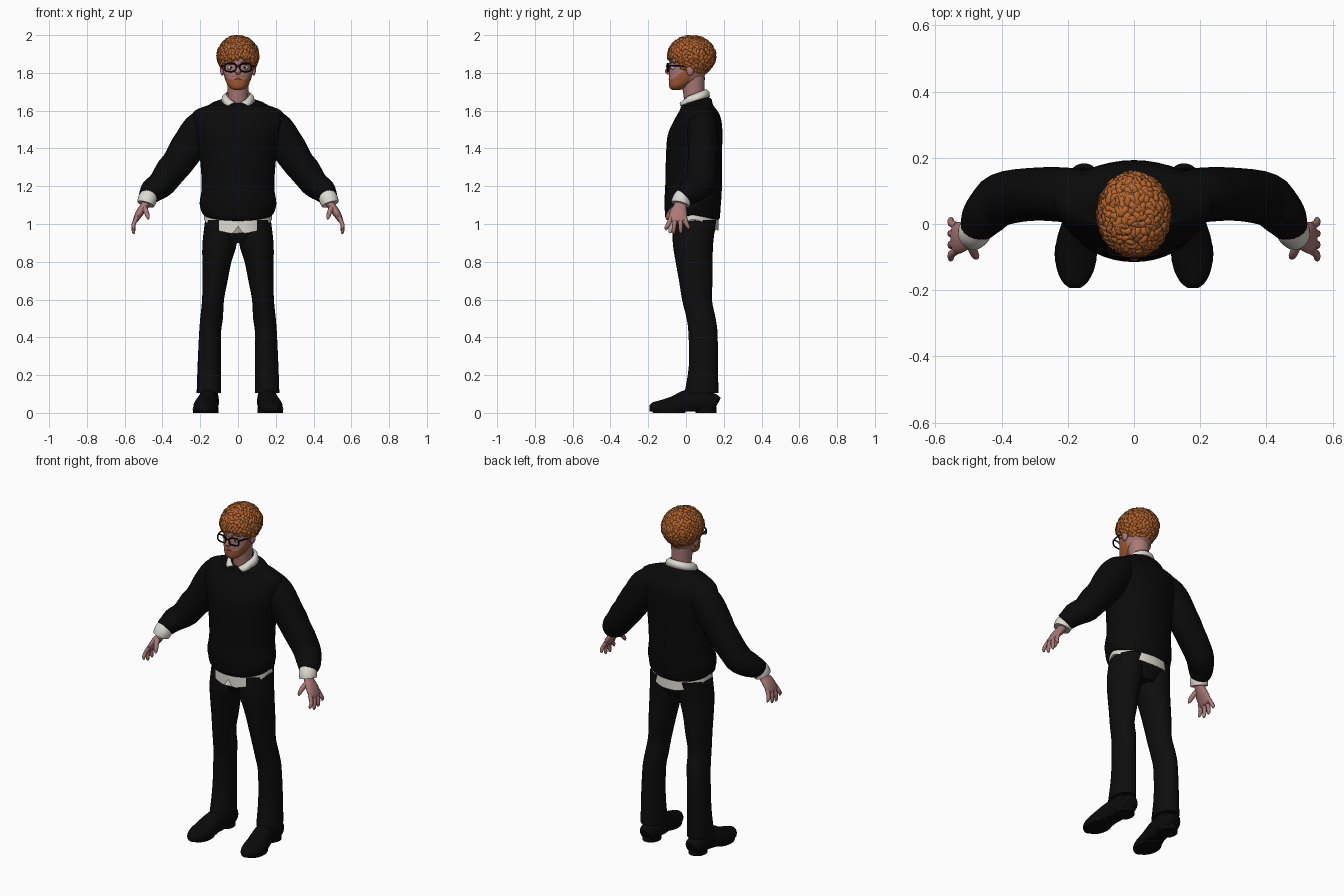
import bpy, bmesh, math, random
from mathutils import Vector, noise

random.seed(4)
if "Cube" in bpy.data.objects:
    bpy.data.objects.remove(bpy.data.objects["Cube"])


def material(name, r, g, b):
    m = bpy.data.materials.new(name)
    m.use_nodes = True
    m.diffuse_color = (r, g, b, 1)
    bsdf = m.node_tree.nodes["Principled BSDF"]
    bsdf.inputs["Base Color"].default_value = (r, g, b, 1)
    bsdf.inputs["Roughness"].default_value = 0.8
    return m


KNIT = material("black knit", .003, .003, .003)
CLOTH = material("black cloth", .004, .004, .004)
LEATHER = material("black leather", .003, .003, .003)
SKIN = material("skin", .40, .19, .18)
HAIR = material("ginger hair", .46, .13, .027)
BEARD = material("ginger beard", .36, .10, .03)
SHIRT = material("off white shirt", .72, .70, .64)
EYE = material("eye white", .55, .53, .50)
LIP = material("lips", .28, .12, .12)


def spline_rows(rows, sub):
    """Catmull-Rom interpolation of cross-section rows."""
    rows = [Vector(r) for r in rows]
    out = []
    for i in range(len(rows) - 1):
        a, b, c = rows[max(i - 1, 0)], rows[i], rows[i + 1]
        d = rows[min(i + 2, len(rows) - 1)]
        for k in range(sub):
            t = k / sub
            out.append(.5 * (2 * b + (c - a) * t + (2 * a - 5 * b + 4 * c - d) * t * t
                             + (3 * b - a - 3 * c + d) * t ** 3))
    return out + [rows[-1]]


def loft_into(bm, rows, ref=None, n=24, sub=4, power=1.0):
    """Rows are x, y, z, half width, half depth; ref gives the width direction on a path."""
    rows = spline_rows(rows, sub)
    pts = [Vector(r[:3]) for r in rows]
    rings = []
    for i, r in enumerate(rows):
        u, v = Vector((1, 0, 0)), Vector((0, 1, 0))
        if ref is not None:
            t = (pts[min(i + 1, len(pts) - 1)] - pts[max(i - 1, 0)]).normalized()
            u = (Vector(ref) - t * t.dot(Vector(ref))).normalized()
            v = t.cross(u)
        ring = []
        for k in range(n):
            a = math.tau * k / n
            c, s = math.cos(a), math.sin(a)
            c, s = (math.copysign(abs(q) ** power, q) for q in (c, s))
            ring.append(bm.verts.new(pts[i] + u * c * r[3] + v * s * r[4]))
        rings.append(ring)
    for p, q in zip(rings, rings[1:]):
        for k in range(n):
            bm.faces.new((p[k], p[(k + 1) % n], q[(k + 1) % n], q[k]))
    bm.faces.new(rings[0])
    bm.faces.new(rings[-1])


def finish(name, bm, mat, mirror=False, warp=None, angle=50):
    if warp:
        for v in bm.verts:
            v.co = warp(v.co)
    bmesh.ops.recalc_face_normals(bm, faces=bm.faces[:])
    me = bpy.data.meshes.new(name)
    bm.to_mesh(me)
    bm.free()
    me.materials.append(mat)
    me.shade_smooth()
    me.set_sharp_from_angle(angle=math.radians(angle))
    ob = bpy.data.objects.new(name, me)
    bpy.context.collection.objects.link(ob)
    if mirror:
        ob.modifiers.new("mirror", 'MIRROR').use_mirror_merge = False
    return ob


def loft(name, rows, mat, mirror=False, warp=None, **kw):
    bm = bmesh.new()
    loft_into(bm, rows, **kw)
    return finish(name, bm, mat, mirror, warp)


def ball(name, loc, size, mat, mirror=False):
    bm = bmesh.new()
    bmesh.ops.create_uvsphere(bm, u_segments=16, v_segments=10, radius=1)
    return finish(name, bm, mat, mirror,
                  lambda c: Vector(loc) + Vector([a * b for a, b in zip(c, size)]))


# Sweater body: hem sags at front and back, neckline tilts forward
def sweater_shape(c):
    c = c.copy()
    if c.z < 1.08:
        c.z -= .03 * min(1, abs(c.y - .035) / .13)
    if c.z > 1.63:
        c.z += (c.y - .05) * .3
    return c


loft("sweater_body", [
    (0, .035, 1.045, .172, .125), (0, .035, 1.06, .19, .143), (0, .035, 1.11, .203, .15),
    (0, .04, 1.20, .192, .15), (0, .042, 1.36, .203, .148), (0, .048, 1.47, .225, .145),
    (0, .062, 1.55, .242, .125), (0, .066, 1.60, .228, .10), (0, .056, 1.635, .14, .08),
    (0, .05, 1.657, .08, .064)], KNIT, warp=sweater_shape, n=40)


# Sleeves with soft folds
def folds(c):
    fade = max(0, min(1, (c.x - .2) * 6))
    return c * 1 + Vector((.6, 0, .6)) * (.009 * fade * noise.noise(c * 14))


loft("sweater_sleeves", [
    (.13, .085, 1.57, .07, .06), (.2, .088, 1.50, .082, .094), (.3, .09, 1.355, .08, .088),
    (.4, .075, 1.22, .08, .074), (.45, .03, 1.175, .07, .064), (.472, -.006, 1.15, .056, .054),
    (.477, -.016, 1.142, .045, .045)], KNIT, True, folds, ref=(0, 1, 0), n=32)
loft("shirt_cuffs", [(.468, -.004, 1.16, .044, .044), (.48, -.022, 1.13, .05, .05),
                     (.488, -.03, 1.105, .05, .046)], SHIRT, True, ref=(0, 1, 0))


# Shirt tail: curved hem with a small notch at the front
def tail_shape(c):
    c = c.copy()
    if c.z < 1.07:
        fall = min(1, abs(c.y - .04) / .13)
        low = 1.025 - (.075 if c.y < .04 else .06) * fall ** 1.5
        if c.y < 0:
            low += max(0, .04 - abs(c.x) * 1.6)
        c.z = low + (c.z - 1.0) * (1.1 - low) / .1
    return c


loft("shirt_tail", [(0, .04, 1.0, .18, .133), (0, .04, 1.1, .178, .13)], SHIRT,
     warp=tail_shape, n=64, sub=5)

# Collar: folded strip open at the front, ending in two points
bm = bmesh.new()
rows = []
for i in range(41):
    s = i / 20 - 1
    a = math.pi / 2 + s * math.radians(168)
    c, d = math.cos(a), math.sin(a)
    tip = max(0, abs(s) - .7) / .3
    top = Vector((.064 * c, .042 + .066 * d, 1.69 + .025 * d - .02 * tip))
    low = Vector((.09 * c + math.copysign(.032, c) * tip, .047 + .08 * d,
                  1.652 + .022 * d - .004 * tip))
    mid = top.lerp(low, .45) + Vector((c, d, .4)) * .007
    rows.append([bm.verts.new(p) for p in (top, mid, low)])
for p, q in zip(rows, rows[1:]):
    for k in (0, 1):
        bm.faces.new((p[k], q[k], q[k + 1], p[k + 1]))
collar = finish("shirt_collar", bm, SHIRT)
collar.modifiers.new("thickness", 'SOLIDIFY').thickness = .006

# Trousers
loft("trouser_seat", [(0, .045, 1.08, .168, .115), (0, .045, 1.0, .176, .12),
                      (0, .04, .95, .165, .108), (0, .04, .90, .08, .085)], CLOTH, n=32)
loft("trouser_legs", [
    (.092, .045, 1.02, .082, .115), (.097, .037, .9, .091, .107), (.112, .043, .8, .077, .098),
    (.122, .052, .7, .067, .089), (.132, .058, .6, .058, .079), (.14, .08, .5, .06, .077),
    (.148, .09, .42, .058, .077), (.152, .092, .25, .062, .077), (.154, .082, .105, .065, .09)],
    CLOTH, True, n=28)

# Shoes: flat soled, toes turned slightly outwards
loft("shoes", [
    (.152, .165, .045, .03, .035), (.152, .15, .05, .047, .05), (.154, .08, .06, .054, .065),
    (.16, .01, .055, .055, .068), (.172, -.06, .035, .063, .055), (.177, -.13, .025, .058, .043),
    (.178, -.175, .024, .038, .032), (.178, -.193, .024, .016, .018)],
    LEATHER, True, lambda c: Vector((c.x, c.y, max(c.z, .008))), ref=(1, 0, 0))
loft("shoe_ankles", [(.153, .085, .16, .045, .055), (.153, .08, .06, .05, .065)], LEATHER, True)
loft("shoe_heels", [(.153, .105, 0, .05, .056), (.153, .105, .03, .05, .056)], LEATHER, True)
loft("shoe_soles", [(.176, -.09, 0, .062, .085), (.176, -.09, .022, .064, .092)], LEATHER, True)

# Hands
bm = bmesh.new()
loft_into(bm, [(.478, -.022, 1.14, .032, .026), (.492, -.03, 1.10, .033, .023),
               (.52, -.04, 1.06, .046, .021), (.54, -.043, 1.025, .047, .015),
               (.544, -.043, 1.012, .036, .01)], ref=(0, 1, 0), n=16)
for y, tip_y, tip_z in ((-.08, -.104, .968), (-.056, -.066, .948), (-.03, -.028, .952), (-.006, .012, .972)):
    loft_into(bm, [(.535, y, 1.035, .012, .012), (.552, (y + tip_y) / 2, 1.0, .012, .011),
                   (.553, tip_y, tip_z + .012, .01, .009), (.55, tip_y, tip_z, .004, .004)],
              ref=(0, 1, 0), n=8, sub=3)
loft_into(bm, [(.5, -.045, 1.095, .016, .016), (.487, -.078, 1.068, .014, .014),
               (.478, -.097, 1.04, .011, .011), (.475, -.103, 1.025, .004, .004)],
          ref=(1, 0, 0), n=10, sub=3)
finish("hands", bm, SKIN, True)

# Neck and head, with the beard as the lower face
loft("neck", [(0, .05, 1.6, .055, .055), (0, .042, 1.68, .054, .055), (0, .035, 1.78, .06, .065)], SKIN)
head = loft("head", [
    (0, -.052, 1.71, .02, .02), (0, -.046, 1.717, .037, .038), (0, -.032, 1.735, .054, .058),
    (0, -.006, 1.765, .068, .085), (0, .01, 1.80, .077, .098), (0, .022, 1.85, .083, .108),
    (0, .03, 1.90, .085, .115), (0, .03, 1.95, .066, .09), (0, .03, 1.975, .02, .03)],
    SKIN, n=64, sub=8)
head.data.materials.append(BEARD)
for f in head.data.polygons:
    x, y, z = f.center
    jaw = z < 1.763 + max(0, y + .068) * .95 and y < .02
    moustache = 1.777 < z < 1.787 and abs(x) < .034 and y < 0
    f.material_index = int(jaw or moustache)
ball("lower_lip", (0, -.083, 1.768), (.022, .010, .006), LIP)
loft("nose", [(0, -.082, 1.845, .008, .008), (0, -.092, 1.825, .010, .012),
              (0, -.095, 1.805, .016, .017), (0, -.088, 1.792, .011, .009)], SKIN, n=16)
ball("ears", (.083, .022, 1.815), (.012, .02, .03), SKIN, True)
ball("eyes", (.037, -.066, 1.828), (.018, .014, .012), EYE, True)
ball("pupils", (.037, -.079, 1.828), (.005, .003, .005), LEATHER, True)
loft("eyebrows", [(.016, -.086, 1.853, .004, .004), (.037, -.079, 1.858, .005, .005),
                  (.06, -.058, 1.852, .003, .003)], BEARD, True, ref=(0, 0, 1), n=8)

# Glasses
bm = bmesh.new()
rim = []
for k in range(22):
    a = math.tau * k / 20
    c, s = (math.copysign(abs(q) ** .6, q) for q in (math.cos(a), math.sin(a)))
    rim.append((.04 + .03 * c, -.1 + .008 * (c + 1) / 2, 1.828 + .021 * s, .004, .004))
loft_into(bm, rim, ref=(0, 1, 0), n=8, sub=2)
loft_into(bm, [(0, -.103, 1.836, .004, .004), (.013, -.1, 1.834, .004, .004)], ref=(0, 1, 0), n=8)
loft_into(bm, [(.069, -.094, 1.838, .004, .004), (.082, -.05, 1.838, .004, .004),
               (.088, .03, 1.832, .003, .003)], ref=(0, 0, 1), n=8)
finish("glasses", bm, LEATHER, True)

# Curly hair: a lumpy cap covered in short curled locks
CENTRE, SIZE = Vector((0, .03, 1.885)), Vector((.1, .118, .1))


def hairline(y):
    t = max(0, min(1, (y + .06) / .1))
    return 1.872 - .105 * t


def on_scalp(d, lift=0):
    flare = 1 if d.z > 0 else 1.0 + .12 * d.z
    return CENTRE + Vector((d.x * SIZE.x * flare, d.y * SIZE.y * flare, d.z * SIZE.z * 1.02)) + d * lift


bm = bmesh.new()
bmesh.ops.create_icosphere(bm, subdivisions=5, radius=1)
for v in bm.verts:
    d = v.co.normalized()
    v.co = on_scalp(d, .008 * noise.noise(d * 6))
bmesh.ops.delete(bm, geom=[v for v in bm.verts if v.co.z < hairline(v.co.y)], context='VERTS')
COUNT = 520
for i in range(COUNT):
    z = 1 - 2 * (i + .5) / COUNT
    r, a = math.sqrt(1 - z * z), i * 2.39996
    d = Vector((r * math.cos(a), r * math.sin(a), z))
    if on_scalp(d).z < hairline(on_scalp(d).y) + .004:
        continue
    side = d.cross(Vector((random.uniform(-1, 1), random.uniform(-1, 1), random.uniform(-.4, .4)))).normalized()
    bend = d.cross(side) * random.choice((-1, 1))
    lock = []
    for t, lift, wide in ((-.13, -.003, .006), (-.03, .005, .011), (.08, .007, .009), (.16, .012, .002)):
        p = on_scalp((d + side * t + bend * t * t * 5).normalized(), lift + random.uniform(-.003, .003))
        lock.append((*p, wide, wide * .75))
    loft_into(bm, lock, ref=bend, n=6, sub=2)
finish("curly_hair", bm, HAIR, angle=60)
